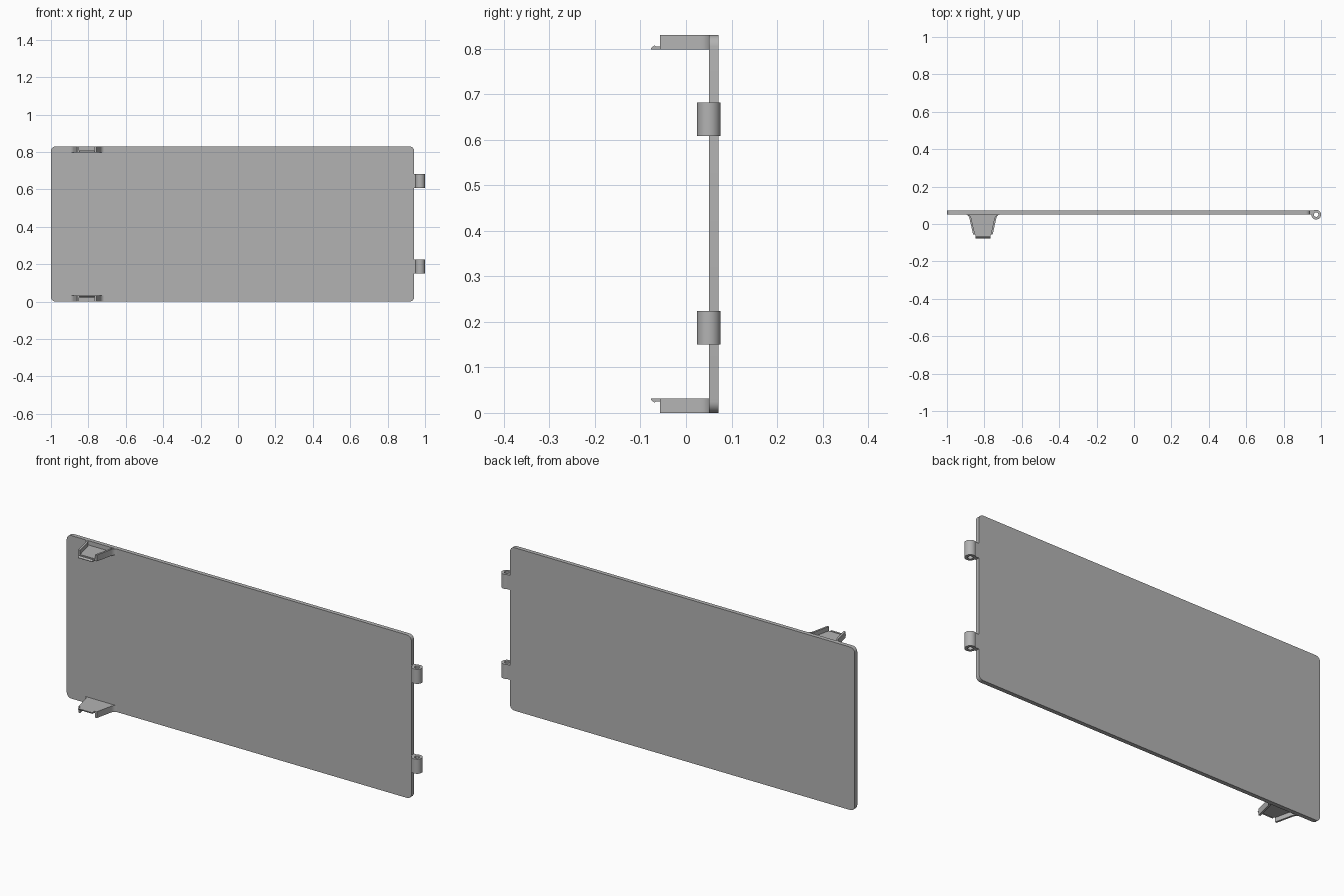
import bpy, bmesh
from math import sin, cos, pi
from mathutils import Vector

cube = bpy.data.objects.get("Cube")
if cube:
    bpy.data.objects.remove(cube, do_unlink=True)

grey = bpy.data.materials.new("plain grey")
grey.use_nodes = True
colour = (0.45, 0.45, 0.45, 1)
grey.diffuse_color = colour
grey.node_tree.nodes["Principled BSDF"].inputs["Base Color"].default_value = colour

HEIGHT = 0.83
LEFT, RIGHT = -1.0, 0.942
FRONT, BACK = 0.05, 0.071
CLIP_X = -0.808


def finish(name, bm):
    bmesh.ops.recalc_face_normals(bm, faces=bm.faces)
    mesh = bpy.data.meshes.new(name)
    bm.to_mesh(mesh)
    bm.free()
    mesh.materials.append(grey)
    obj = bpy.data.objects.new(name, mesh)
    bpy.context.collection.objects.link(obj)
    bpy.ops.object.select_all(action="DESELECT")
    bpy.context.view_layer.objects.active = obj
    obj.select_set(True)
    bpy.ops.object.shade_smooth_by_angle(angle=pi / 6)
    return obj


def prism(name, points, offset, flip=False):
    """Extrude a closed outline; flip reflects it to the other edge of the panel."""
    bm = bmesh.new()
    face = bm.faces.new([bm.verts.new(p) for p in points])
    made = bmesh.ops.extrude_face_region(bm, geom=[face])["geom"]
    bmesh.ops.translate(bm, vec=Vector(offset),
                        verts=[v for v in made if isinstance(v, bmesh.types.BMVert)])
    if flip:
        for v in bm.verts:
            v.co.z = HEIGHT - v.co.z
    return finish(name, bm)


def arc(cx, cy, r, start, end, steps=6):
    angles = [start + (end - start) * i / steps for i in range(steps + 1)]
    return [(cx + r * cos(a), cy + r * sin(a)) for a in angles]


# Flat door panel with rounded corners
r = 0.025
outline = []
for i, (x, z) in enumerate([(RIGHT - r, HEIGHT - r), (LEFT + r, HEIGHT - r),
                            (LEFT + r, r), (RIGHT - r, r)]):
    outline += arc(x, z, r, i * pi / 2, (i + 1) * pi / 2)
prism("door_panel", [(x, FRONT, z) for x, z in outline], (0, BACK - FRONT, 0))

# Hollow hinge barrels with a short web to the panel
for side, bottom in (("lower", 0.15), ("upper", 0.608)):
    tall = 0.074
    bm = bmesh.new()
    rings = []
    for radius, z in ((0.026, 0), (0.026, tall), (0.012, tall), (0.012, 0)):
        rings.append([bm.verts.new((x, y, bottom + z))
                      for x, y in arc(0.974, FRONT, radius, 0, 2 * pi, 32)[:-1]])
    for a, b in zip(rings, rings[1:] + rings[:1]):
        for i in range(len(a)):
            j = (i + 1) % len(a)
            bm.faces.new((a[i], a[j], b[j], b[i]))
    finish(side + "_hinge_barrel", bm)
    web = [(RIGHT - 0.004, FRONT), (0.955, FRONT), (0.96, BACK), (RIGHT - 0.004, BACK)]
    prism(side + "_hinge_web", [(x, y, bottom) for x, y in web], (0, 0, tall))

# Snap clips: channel open to the outside, with a barbed lip in front
TIP, DEPTH, FLOOR, WALL = -0.057, 0.032, 0.022, 0.01
half = [(0.09, FRONT), (0.082, 0.047), (0.076, 0.041), (0.072, 0.032), (0.052, TIP)]
for side, flip in (("lower", False), ("upper", True)):
    plate = [(x, y) for x, y in half] + [(-x, y) for x, y in reversed(half)]
    prism(side + "_clip_plate", [(CLIP_X + x, y, FLOOR) for x, y in plate],
          (0, 0, DEPTH - FLOOR), flip)
    for name, s in (("right", -1), ("left", 1)):
        wall = half + [(x - WALL, y) for x, y in reversed(half)]
        prism(side + "_clip_" + name + "_wall",
              [(CLIP_X + s * x, y, 0) for x, y in wall], (0, 0, FLOOR), flip)
    lip = [(TIP, DEPTH), (-0.077, DEPTH), (-0.077, 0.029),
           (-0.069, FLOOR), (-0.066, 0.025), (TIP, 0.025)]
    prism(side + "_clip_lip", [(CLIP_X - 0.04, y, z) for y, z in lip],
          (0.08, 0, 0), flip)
